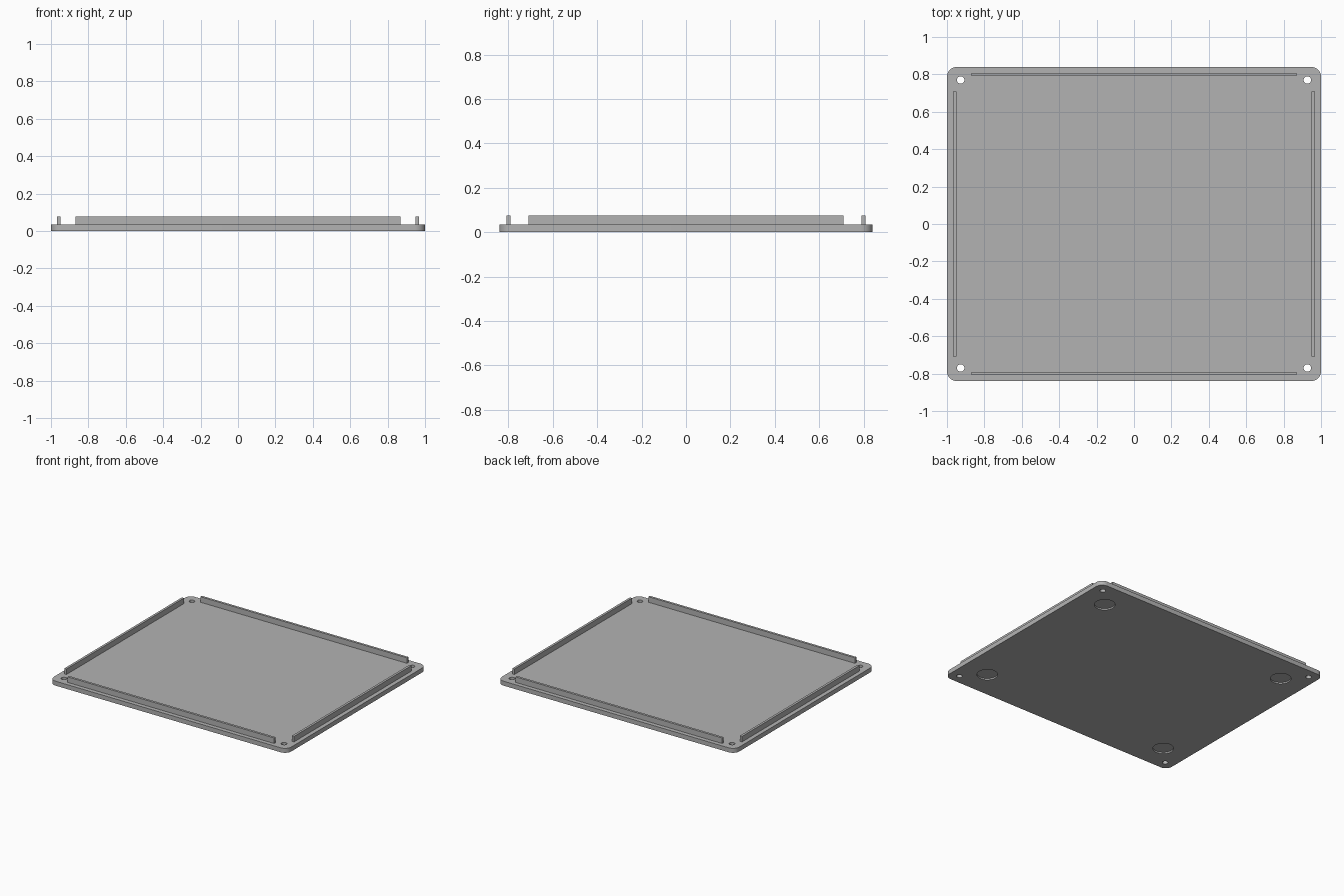
import bpy
import bmesh
import math
from mathutils import Matrix, Vector

cube = bpy.data.objects.get("Cube")
if cube:
    bpy.data.objects.remove(cube, do_unlink=True)

HALF_X, HALF_Y = 1.0, 0.84
PLATE_Z, RIB_TOP = 0.034, 0.076
CORNER_R = 0.053
SIGNS = [(1, 1), (-1, 1), (-1, -1), (1, -1)]

grey = bpy.data.materials.new("light grey")
grey.use_nodes = True
colour = (0.45, 0.45, 0.45, 1)
grey.diffuse_color = colour
grey.node_tree.nodes["Principled BSDF"].inputs["Base Color"].default_value = colour


def make_object(name, bm):
    bmesh.ops.recalc_face_normals(bm, faces=bm.faces)
    mesh = bpy.data.meshes.new(name)
    bm.to_mesh(mesh)
    bm.free()
    mesh.materials.append(grey)
    obj = bpy.data.objects.new(name, mesh)
    bpy.context.collection.objects.link(obj)
    return obj


def box(name, x0, x1, y0, y1, z0, z1):
    bm = bmesh.new()
    centre = Vector((x0 + x1, y0 + y1, z0 + z1)) / 2
    size = Matrix.Diagonal((x1 - x0, y1 - y0, z1 - z0, 1))
    bmesh.ops.create_cube(bm, size=1, matrix=Matrix.Translation(centre) @ size)
    return make_object(name, bm)


def corner_cutter(name, x, y, radius, z0, z1):
    # One cylinder near each corner
    bm = bmesh.new()
    for sx, sy in SIGNS:
        bmesh.ops.create_cone(
            bm, cap_ends=True, segments=40, radius1=radius, radius2=radius,
            depth=z1 - z0,
            matrix=Matrix.Translation((sx * x, sy * y, (z0 + z1) / 2)))
    obj = make_object(name, bm)
    obj.hide_render = True
    return obj


# Plate with rounded corners
bm = bmesh.new()
outline = []
for i, (sx, sy) in enumerate(SIGNS):
    for k in range(11):
        a = math.radians(90 * i + 9 * k)
        outline.append(bm.verts.new((
            sx * (HALF_X - CORNER_R) + CORNER_R * math.cos(a),
            sy * (HALF_Y - CORNER_R) + CORNER_R * math.sin(a), 0)))
base = bm.faces.new(outline)
top = bmesh.ops.extrude_face_region(bm, geom=[base])
verts = [v for v in top["geom"] if isinstance(v, bmesh.types.BMVert)]
bmesh.ops.translate(bm, verts=verts, vec=(0, 0, PLATE_Z))
plate = make_object("base_plate", bm)

# Screw holes through the plate, and shallow foot recesses underneath
cutters = [
    corner_cutter("screw_hole_cutter", 0.927, 0.77, 0.02, -0.05, 0.1),
    corner_cutter("foot_recess_cutter", 0.793, 0.63, 0.072, -0.05, 0.011),
]
bpy.context.view_layer.objects.active = plate
plate.select_set(True)
for cutter in cutters:
    mod = plate.modifiers.new(cutter.name, "BOOLEAN")
    mod.operation = "DIFFERENCE"
    mod.solver = "EXACT"
    mod.object = cutter
    bpy.ops.object.modifier_apply(modifier=mod.name)
    bpy.data.objects.remove(cutter, do_unlink=True)
bpy.ops.object.shade_smooth_by_angle(angle=math.radians(30))

# Locating ribs along the four edges
for side, s in (("front", -1), ("back", 1)):
    y0, y1 = sorted((s * 0.79, s * 0.808))
    box(side + "_rib", -0.87, 0.87, y0, y1, PLATE_Z, RIB_TOP)
for side, s in (("right", -1), ("left", 1)):
    x0, x1 = sorted((s * 0.95, s * 0.968))
    box(side + "_rib", x0, x1, -0.708, 0.708, PLATE_Z, RIB_TOP)
